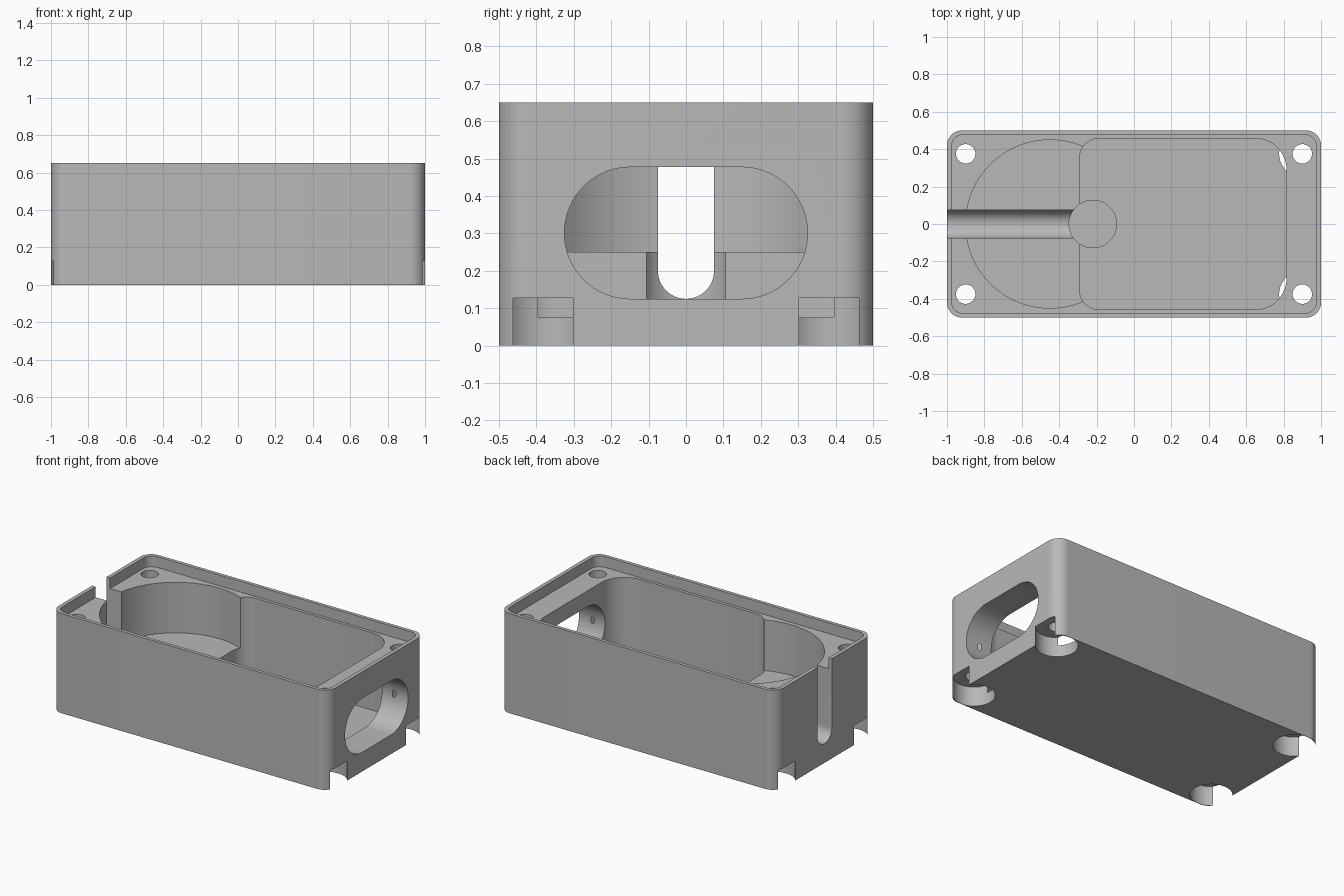
import bpy, bmesh
from math import sin, cos, pi
from mathutils import Vector

old = bpy.data.objects.get("Cube")
if old:
    bpy.data.objects.remove(old, do_unlink=True)

grey = bpy.data.materials.new("plain grey")
grey.use_nodes = True
colour = (0.48, 0.48, 0.48, 1)
grey.diffuse_color = colour
grey.node_tree.nodes["Principled BSDF"].inputs["Base Color"].default_value = colour


def rounded(x0, x1, y0, y1, left, right=None, steps=16):
    """Rectangle outline with a corner radius for each end."""
    right = left if right is None else right
    corners = [(x1 - right, y1 - right, right), (x0 + left, y1 - left, left),
               (x0 + left, y0 + left, left), (x1 - right, y0 + right, right)]
    pts = []
    for i, (cx, cy, r) in enumerate(corners):
        for k in range(steps + 1):
            a = (i + k / steps) * pi / 2
            p = (cx + r * cos(a), cy + r * sin(a))
            if not pts or (Vector(p) - Vector(pts[-1])).length > 1e-5:
                pts.append(p)
    if (Vector(pts[0]) - Vector(pts[-1])).length < 1e-5:
        pts.pop()
    return pts


def circle(cx, cy, r, n=64):
    return [(cx + r * cos(2 * pi * i / n), cy + r * sin(2 * pi * i / n)) for i in range(n)]


def prism(name, outline, lo, hi, along_x=False):
    """Extrude an outline along z, or a (y, z) outline along x."""
    bm = bmesh.new()
    verts = [bm.verts.new((lo, a, b) if along_x else (a, b, lo)) for a, b in outline]
    face = bm.faces.new(verts)
    top = bmesh.ops.extrude_face_region(bm, geom=[face])["geom"]
    shift = Vector((hi - lo, 0, 0)) if along_x else Vector((0, 0, hi - lo))
    bmesh.ops.translate(bm, vec=shift, verts=[g for g in top if isinstance(g, bmesh.types.BMVert)])
    bmesh.ops.recalc_face_normals(bm, faces=bm.faces)
    mesh = bpy.data.meshes.new(name)
    bm.to_mesh(mesh)
    bm.free()
    mesh.materials.append(grey)
    obj = bpy.data.objects.new(name, mesh)
    bpy.context.collection.objects.link(obj)
    return obj


# Outer block
height, above = 0.65, 0.8
body = prism("enclosure_body", rounded(-1, 1, -0.5, 0.5, 0.08), 0, height)

# Lid recess, main pocket, round pocket and cable well
cutters = [
    prism("lid_recess", rounded(-0.975, 0.975, -0.477, 0.477, 0.06), 0.58, above),
    prism("main_pocket", rounded(-0.29, 0.815, -0.457, 0.457, 0.1, 0.165), 0.075, above),
    prism("round_pocket", circle(-0.45, 0, 0.45, 96), 0.25, above),
    prism("cable_well", circle(-0.22, 0, 0.127), 0.05, above),
    # Round-bottomed cable slot and end window
    prism("cable_slot", rounded(-0.075, 0.075, 0.125, 0.9, 0.075), -1.1, -0.22, True),
    prism("end_window", rounded(-0.325, 0.325, 0.125, 0.477, 0.176), 0.6, 1.1, True),
]

# Screw holes with wide recesses underneath
for sx in (-1, 1):
    for sy in (-1, 1):
        cutters.append(prism("screw_hole", circle(sx * 0.9, sy * 0.375, 0.052, 40), -0.1, above))
        cutters.append(prism("foot_recess", circle(sx * 0.9, sy * 0.375, 0.124), -0.1, 0.127))

# Cut everything out of the block
bpy.ops.object.select_all(action='DESELECT')
bpy.context.view_layer.objects.active = body
body.select_set(True)
for cutter in cutters:
    cutter.hide_render = True
    mod = body.modifiers.new(cutter.name, 'BOOLEAN')
    mod.operation, mod.solver, mod.object = 'DIFFERENCE', 'EXACT', cutter
    bpy.ops.object.modifier_apply(modifier=mod.name)
    bpy.data.objects.remove(cutter, do_unlink=True)
bpy.ops.object.shade_smooth_by_angle(angle=pi / 6)
